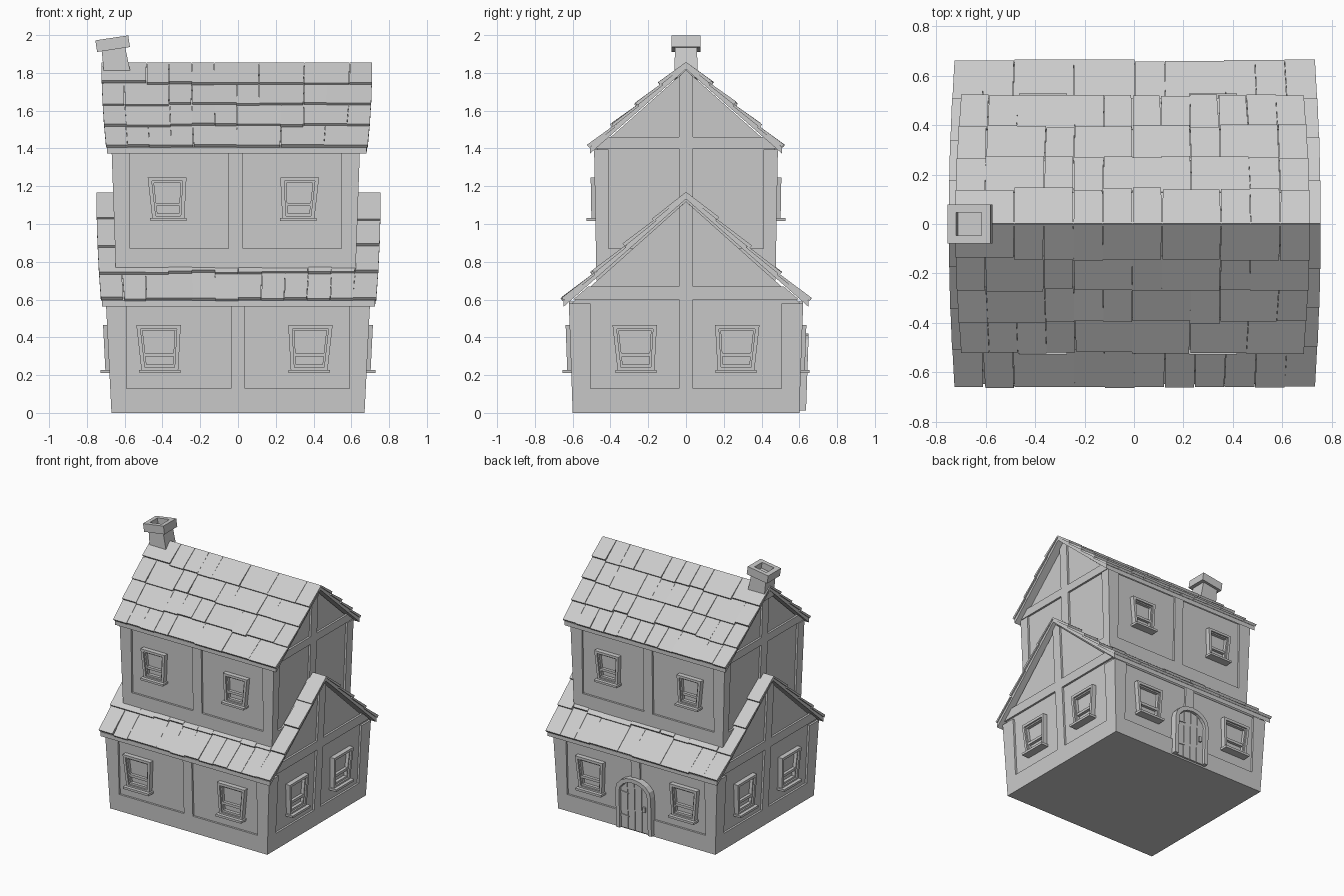
import bpy, bmesh, math, random
from mathutils import Vector, Matrix

if "Cube" in bpy.data.objects:
    bpy.data.objects.remove(bpy.data.objects["Cube"])

random.seed(4)
T = 0.015  # depth of timber framing over the wall panels


def prism(bm, a, b):
    """Closed solid between two matching rings of points."""
    va = [bm.verts.new(p) for p in a]
    vb = [bm.verts.new(p) for p in b]
    bm.faces.new(va)
    bm.faces.new(vb[::-1])
    n = len(a)
    for i in range(n):
        j = (i + 1) % n
        bm.faces.new((va[j], va[i], vb[i], vb[j]))


def finish(name, bm):
    bmesh.ops.recalc_face_normals(bm, faces=bm.faces)
    me = bpy.data.meshes.new(name)
    bm.to_mesh(me)
    bm.free()
    ob = bpy.data.objects.new(name, me)
    bpy.context.collection.objects.link(ob)
    return ob


class Storey:
    def __init__(s, name, cx, hx0, kx, hy0, ky, z0, z1, zr):
        s.name, s.cx, s.z0, s.z1, s.zr = name, cx, z0, z1, zr
        s.hx = lambda z: hx0 + kx * (z - z0)
        s.hy = lambda z: hy0 + ky * (min(z, z1) - z0)

    def at(s, side, u, z, d):
        """Point on a wall: u along it, z up, d out from the panel surface."""
        x, y = s.hx(z) - T + d, s.hy(z) - T + d
        return {'F': (s.cx + u, -y, z), 'B': (s.cx + u, y, z),
                'R': (s.cx + x, u, z), 'L': (s.cx - x, u, z)}[side]

    def plate(s, bm, side, pts, d0, d1):
        prism(bm, [s.at(side, u, z, d0) for u, z in pts],
              [s.at(side, u, z, d1) for u, z in pts])

    def body(s):
        bm = bmesh.new()
        ends = []
        for sx in (-1, 1):
            prof = [(-1, s.z0), (1, s.z0), (1, s.z1), (0, s.zr), (-1, s.z1)]
            ends.append([(s.cx + sx * (s.hx(z) - T), k * (s.hy(z) - T), z) for k, z in prof])
        prism(bm, *ends)
        finish(s.name + "_walls", bm)

    def timbers(s, sill, inx, iny, tie):
        bm = bmesh.new()
        z0, z1, zr, e = s.z0, s.z1, s.zr, -0.01
        for side in 'FBRL':
            h, inner = (s.hx, inx) if side in 'FB' else (s.hy, iny)
            s.plate(bm, side, [(-h(z0), z0), (h(z0), z0), (h(sill), sill), (-h(sill), sill)], e, T)
            for k in (-1, 1):
                s.plate(bm, side, [(k * inner, sill), (k * h(sill), sill), (k * h(z1), z1), (k * inner, z1)], e, T)
            w = 0.038
            if side in 'FB':
                s.plate(bm, side, [(-w, sill), (w, sill), (w, z1 + .01), (-w, z1 + .01)], e, T)
            else:
                g = lambda z: (zr - z) * s.hy(z1) / (zr - z1)
                s.plate(bm, side, [(-w, sill), (w, sill), (w, zr - .035), (0, zr), (-w, zr - .035)], e, T)
                a, b = tie
                for k in (-1, 1):
                    s.plate(bm, side, [(k * w, a), (k * g(a), a), (k * g(b), b), (k * w, b)], e, T)
        finish(s.name + "_timbers", bm)

    def window(s, side, u, z, w, h):
        """Tapered window: frame, sash bars and a sill."""
        k = 1 if u > 0 else -1
        bm = bmesh.new()

        def edge(v, m):   # left and right edge at height fraction v, inset m
            half = w * (0.41 + 0.09 * v) - m
            c = u + k * 0.007 * (v - .5)
            return c - half, c + half

        def ring(m, v0, v1):
            (a, b), (c, d) = edge(v0, m), edge(v1, m)
            return [(a, z + h * v0), (b, z + h * v0), (d, z + h * v1), (c, z + h * v1)]

        def frame(o, i, d):
            for n in range(4):
                j = (n + 1) % 4
                s.plate(bm, side, [o[n], o[j], i[j], i[n]], -.005, d)
        frame(ring(0, .03, 1), ring(.02, .1, .92), .036)
        frame(ring(.02, .1, .92), ring(.03, .16, .88), .024)
        s.plate(bm, side, ring(.028, .33, .41), -.005, .022)
        s.plate(bm, side, ring(-.012, -.02, .05), -.005, .062)
        finish(f"{s.name}_window", bm)


lower = Storey("lower", 0, .67, .05, .60, .035, 0, .58, 1.12)
upper = Storey("upper", -.012, .633, .035, .474, .018, .70, 1.395, 1.815)
for st, args in ((lower, (.13, .59, .505, (.60, .67))), (upper, (.87, .56, .41, (1.40, 1.46)))):
    st.body()
    st.timbers(*args)

# windows
for side in 'FB':
    for u in (-.417, .38):
        lower.window(side, u, .215, .235, .25)
    for u in (-.36, .335):
        upper.window(side, u, 1.02, .205, .225)
for side in 'RL':
    for u in (-.268, .268):
        lower.window(side, u, .215, .235, .25)


# roofs: a bent slab covered by overlapping tile rows
def roof(name, cx, hx, ye, zr, drop, strip_rows):
    L = math.hypot(ye, drop)
    width = lambda t: hx - 0.024 * t * t

    def at(s, x, t, h):
        return (cx + x, s * (ye * t + h * drop / L), zr - drop * t + h * ye / L)

    bm = bmesh.new()
    v = 0.033
    for s in (-1, 1):
        w0, w1 = width(0) - .006, width(1) - .006
        top = [(cx - w0, 0, zr), (cx + w0, 0, zr), at(s, w1, 1, 0), at(s, -w1, 1, 0)]
        prism(bm, top, [(x, y, z - v) for x, y, z in top])
    finish(name + "_slab", bm)

    bm = bmesh.new()
    cols, rows = 12, 4
    for s in (-1, 1):
        for r in range(rows):
            c = 0
            while c < cols:
                n = min(random.choice((1, 1, 2)), cols - c)
                if r < strip_rows:
                    n = 1
                a, b = -1 + 2 * c / cols, -1 + 2 * (c + n) / cols
                first, last = c == 0, c + n == cols
                c += n
                if r < strip_rows and not (first or last):
                    continue  # covered by the storey above
                t0 = r / rows
                t1 = (r + 1) / rows + random.uniform(-.008, .018) * (1 if r < 3 else .4)
                ja, jb = random.uniform(-.004, .004), random.uniform(-.004, .004)
                lift = random.uniform(.016, .022)
                xa0, xb0 = a * width(t0) + .001, b * width(t0) - .001
                xa1 = a * width(t1) + (0 if first else ja)
                xb1 = b * width(t1) - (0 if last else jb + .002)
                prism(bm, [at(s, xa0, t0, .004), at(s, xb0, t0, .004), at(s, xb1, t1, lift), at(s, xa1, t1, lift)],
                      [at(s, xa0, t0, -.008), at(s, xb0, t0, -.008), at(s, xb1, t1, .001), at(s, xa1, t1, .001)])
    finish(name + "_tiles", bm)


roof("lower_roof", 0.003, .753, .648, 1.165, .57, 2)
roof("upper_roof", -.006, .717, .508, 1.853, .447, 0)

# arched door on the back wall
bm = bmesh.new()


def arch(w, zs, rise, n=8):
    pts = [(w, .012)]
    pts += [(w * math.cos(math.pi * i / n), zs + rise * math.sin(math.pi * i / n)) for i in range(n + 1)]
    return pts + [(-w, .012)]


out, inn = arch(.15, .31, .11), arch(.12, .30, .09)
for i in range(len(out) - 1):
    lower.plate(bm, 'B', [out[i], out[i + 1], inn[i + 1], inn[i]], 0, .05)
finish("door_frame", bm)
bm = bmesh.new()
for i in range(4):
    a, b = -.12 + .06 * i + .002, -.06 + .06 * i - .002
    top = lambda x: .30 + .09 * math.sqrt(max(0, 1 - (x / .121) ** 2))
    lower.plate(bm, 'B', [(a, .012), (b, .012), (b, top(b)), (a, top(a))], 0, .03)
finish("door_planks", bm)
bm = bmesh.new()
for z in (.10, .28):
    lower.plate(bm, 'B', [(.115, z), (.115, z + .02), (.05, z + .013), (.05, z + .007)], .02, .036)
lower.plate(bm, 'B', [(-.095, .18), (-.075, .18), (-.075, .22), (-.095, .22)], .02, .045)
finish("door_hardware", bm)

# leaning hollow chimney
bm = bmesh.new()
sq = lambda w, d, z: [(-w, -d, z), (w, -d, z), (w, d, z), (-w, d, z)]
prism(bm, sq(.072, .062, -.06), sq(.062, .058, .115))
for o0, i0, o1, i1 in [(sq(.088, .078, .10), sq(.052, .046, .10), sq(.088, .078, .162), sq(.052, .046, .162))]:
    for n in range(4):
        j = (n + 1) % 4
        prism(bm, [o0[n], o0[j], i0[j], i0[n]], [o1[n], o1[j], i1[j], i1[n]])
chimney = finish("chimney", bm)
chimney.data.transform(Matrix.Translation((-.644, 0, 1.825)) @ Matrix.Rotation(-.15, 4, 'Y'))
